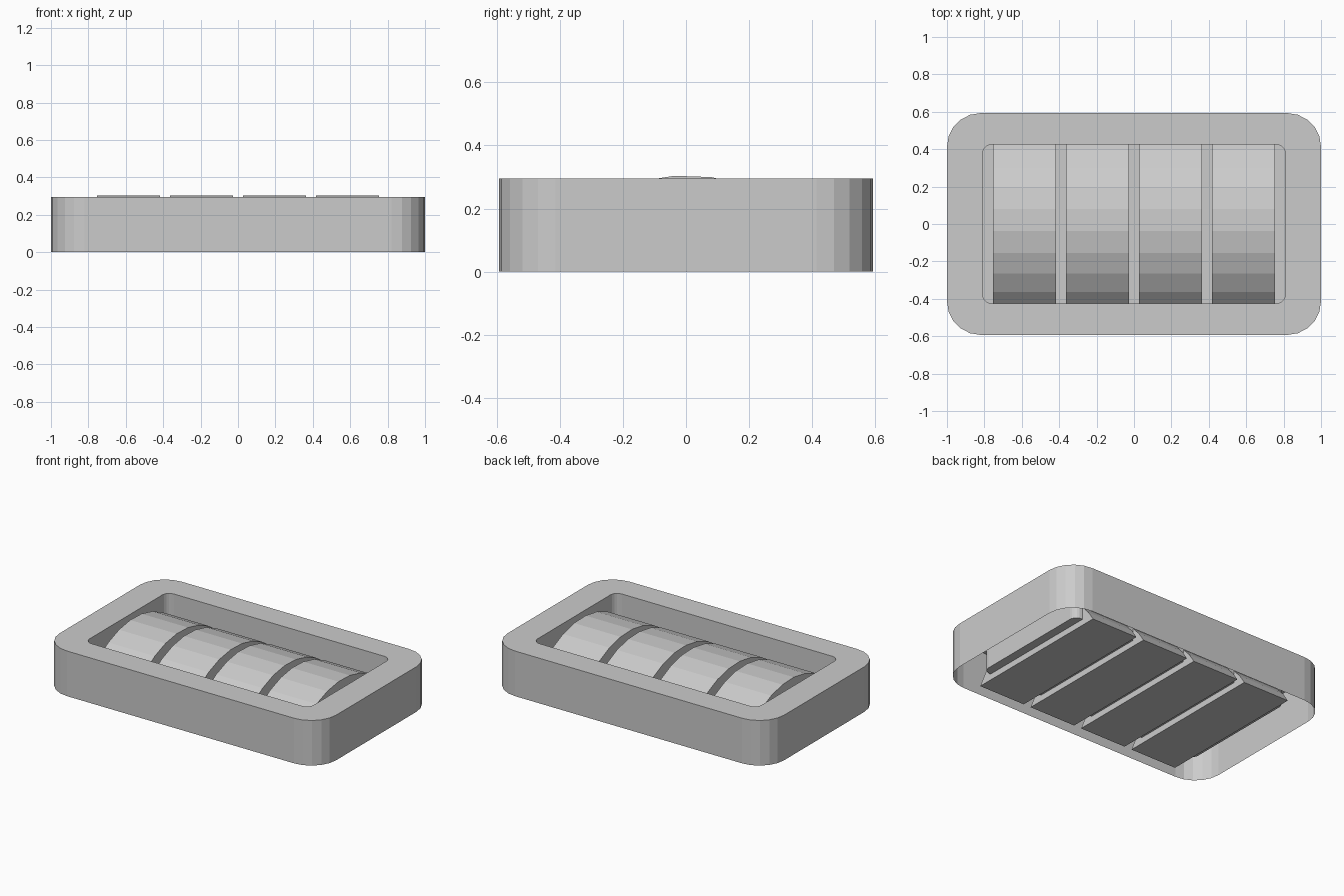
import bpy, bmesh
from math import sin, cos, pi, radians, sqrt

cube = bpy.data.objects.get("Cube")
if cube:
    bpy.data.objects.remove(cube)

grey = bpy.data.materials.new("plain_grey")
grey.use_nodes = True
COLOUR = (0.6, 0.6, 0.6, 1)
grey.diffuse_color = COLOUR
grey.node_tree.nodes["Principled BSDF"].inputs["Base Color"].default_value = COLOUR

HEIGHT, FLOOR = 0.295, 0.045
SEGMENTS = 5


def finish(bm, name):
    mesh = bpy.data.meshes.new(name)
    bm.to_mesh(mesh)
    bm.free()
    mesh.materials.append(grey)
    obj = bpy.data.objects.new(name, mesh)
    bpy.context.collection.objects.link(obj)
    return obj


def rounded_loop(bm, half_x, half_y, radius, z):
    """Counter-clockwise rounded rectangle of vertices."""
    loop = []
    for i, (sx, sy) in enumerate([(1, 1), (-1, 1), (-1, -1), (1, -1)]):
        for k in range(SEGMENTS + 1):
            a = (i + k / SEGMENTS) * pi / 2
            loop.append(bm.verts.new((sx * (half_x - radius) + radius * cos(a),
                                      sy * (half_y - radius) + radius * sin(a), z)))
    return loop


def bridge(bm, a, b):
    for i in range(len(a)):
        j = (i + 1) % len(a)
        bm.faces.new((a[i], a[j], b[j], b[i]))


# Hollow frame: outer wall, top rim, tray wall and tray floor, open below
bm = bmesh.new()
outer = [rounded_loop(bm, 1, 0.593, 0.18, z) for z in (0, HEIGHT)]
inner = [rounded_loop(bm, 0.81, 0.425, 0.05, z) for z in (HEIGHT, FLOOR)]
loops = outer + inner
for lower, upper in zip(loops, loops[1:]):
    bridge(bm, lower, upper)
bm.faces.new(inner[-1])
finish(bm, "frame")

# Four faceted drum segments with flat undersides
RADIUS, CENTRE_Z, BASE = 0.6, -0.295, 0.005
reach = sqrt(RADIUS ** 2 - (BASE - CENTRE_Z) ** 2)
angles = [radians(-3.6 + 11.25 * k) for k in range(-4, 6)]
profile = [(RADIUS * sin(a), CENTRE_Z + RADIUS * cos(a)) for a in angles]
profile = [(-reach, BASE)] + profile + [(reach, BASE)]
for n in range(4):
    x = (n - 1.5) * 0.39
    bm = bmesh.new()
    ends = [[bm.verts.new((x + dx, y, z)) for y, z in profile] for dx in (-0.168, 0.168)]
    bridge(bm, *ends)
    for end in ends:
        bm.faces.new(end)
    bmesh.ops.recalc_face_normals(bm, faces=bm.faces)
    finish(bm, f"drum_{n + 1}")
